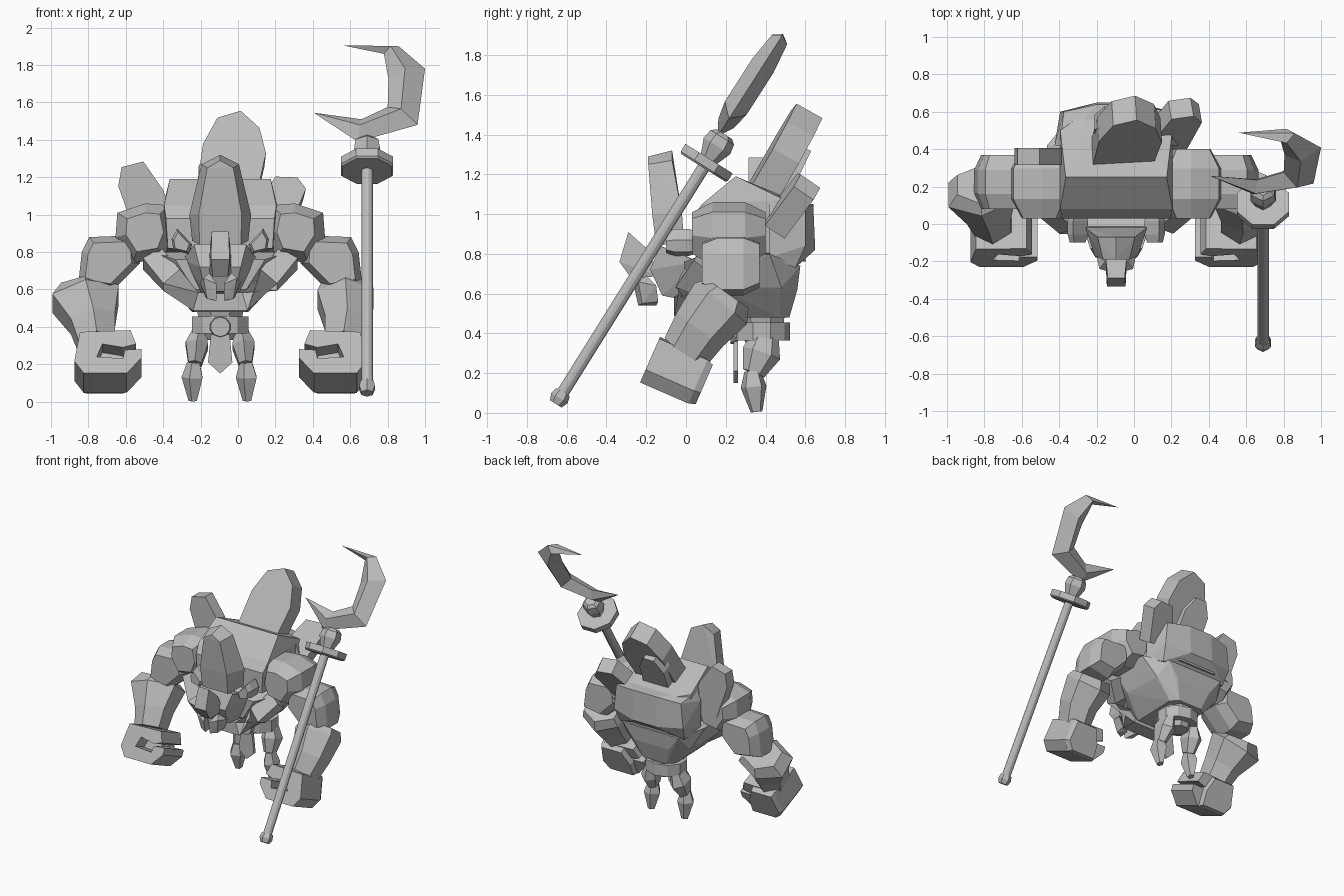
import bpy, bmesh, math
from mathutils import Vector as V

if "Cube" in bpy.data.objects:
    bpy.data.objects.remove(bpy.data.objects["Cube"])

C = -0.095  # the body's mirror plane in x
stone = bpy.data.materials.new("stone grey")
stone.diffuse_color = (0.5, 0.5, 0.5, 1)
stone.use_nodes = True
stone.node_tree.nodes["Principled BSDF"].inputs["Base Color"].default_value = stone.diffuse_color


def finish(name, bm):
    bmesh.ops.recalc_face_normals(bm, faces=bm.faces)
    me = bpy.data.meshes.new(name)
    bm.to_mesh(me)
    bm.free()
    me.materials.append(stone)
    ob = bpy.data.objects.new(name, me)
    bpy.context.collection.objects.link(ob)
    return ob


def hull(name, pts):
    """Faceted block wrapped round points."""
    bm = bmesh.new()
    for p in pts:
        bm.verts.new(p)
    res = bmesh.ops.convex_hull(bm, input=bm.verts)
    loose = [e for e in res["geom_interior"] if isinstance(e, bmesh.types.BMVert)]
    bmesh.ops.delete(bm, geom=loose, context='VERTS')
    bmesh.ops.dissolve_limit(bm, angle_limit=0.03, verts=bm.verts, edges=bm.edges)
    return finish(name, bm)


def sym(pts):
    """Points given as (half width, y, z), on both sides of the body."""
    return [(C + s * x, y, z) for x, y, z in pts for s in (1, -1)]


def loft(name, path, sides=6):
    """Rings of (x, y, z, radius_u, radius_v) joined along a path."""
    bm = bmesh.new()
    pts = [V(p[:3]) for p in path]
    rings = []
    k = 1 / math.cos(math.pi / sides)
    for i, p in enumerate(path):
        t = (pts[min(i + 1, len(pts) - 1)] - pts[max(i - 1, 0)]).normalized()
        ref = V((0, 1, 0)) if abs(t.x) > 0.7 else V((1, 0, 0))
        u = (ref - t * ref.dot(t)).normalized()
        v = t.cross(u)
        rings.append([bm.verts.new(pts[i] + u * p[3] * k * math.cos(a) + v * p[4] * k * math.sin(a))
                      for a in [(j + 0.5) * math.tau / sides for j in range(sides)]])
    for a, b in zip(rings, rings[1:]):
        for j in range(sides):
            bm.faces.new((a[j], a[(j + 1) % sides], b[(j + 1) % sides], b[j]))
    bm.faces.new(rings[0])
    bm.faces.new(rings[-1])
    return finish(name, bm)


def prism(name, outline, origin, across, up, depth):
    """Flat outline in the across/up plane, thickened to both sides."""
    a, u, o = V(across).normalized(), V(up).normalized(), V(origin)
    n = a.cross(u).normalized() * depth / 2
    bm = bmesh.new()
    f, b = [[bm.verts.new(o + a * x + u * y + n * s) for x, y in outline] for s in (1, -1)]
    bm.faces.new(f)
    bm.faces.new(b)
    for j in range(len(f)):
        k = (j + 1) % len(f)
        bm.faces.new((f[j], f[k], b[k], b[j]))
    return finish(name, bm)


# Torso: upper shell, back slab, tapered belly
hull("chest_shell", sym([(.27, .25, 1.19), (.30, .08, 1.05), (.29, .03, .98), (.28, .03, .82),
                         (.30, .50, 1.07), (.16, .60, 1.04), (.30, .52, .80), (.16, .60, .76)]))
hull("back_slab", sym([(.30, .42, 1.07), (.28, .60, 1.03), (.10, .64, 1.05), (.30, .60, .84),
                       (.10, .65, .82), (.28, .55, .73), (.33, .42, .78), (.33, .42, 1.0)]))
hull("belly", sym([(.37, .10, .80), (.37, .42, .80), (.24, .575, .74), (.24, -.01, .76),
                   (.14, .0, .60), (.14, .10, .48), (.29, .16, .63), (.15, .47, .48), (.10, .52, .48),
                   (.28, .48, .63), (.15, .56, .62)]))
rim = [(.365, .10, .765), (.26, .01, .65), (.13, .0, .535)]
loft("belly_rim", [(C - x, y, z, .06, .05) for x, y, z in rim]
     + [(C + x, y, z, .06, .05) for x, y, z in rim[::-1]], 4)

# Head: tall mask, face, beak
hull("mask", sym([(.15, -.01, .86), (.165, -.02, 1.0), (.10, -.07, 1.27), (0, -.07, 1.32),
                  (.11, -.15, .84), (.115, -.17, 1.0), (.07, -.19, 1.25), (0, -.19, 1.29)]))
hull("face", sym([(.17, -.02, .80), (.14, -.13, .84), (.20, .06, .76), (.11, -.18, .72),
                  (.08, -.12, .59), (.10, .08, .55)]))
hull("beak", sym([(.045, -.29, .91), (.05, -.335, .76), (.04, -.27, .67), (.055, -.19, .82),
                  (.06, -.14, .69)]))
# Back spikes
prism("tall_spike", [(-.17, -.05), (.15, -.05), (.18, .27), (.13, .42), (.02, .51), (-.10, .45), (-.16, .28)],
      (-.06, .37, 1.08), (1, 0, -.12), (.05, .25, .44), .15)
prism("small_spike", [(-.11, -.03), (.11, -.03), (.10, .22), (.04, .33), (-.05, .33), (-.11, .22)],
      (-.09, .445, 1.04), (1, 0, 0), (-.02, .16, .33), .09)
prism("right_spike", [(-.11, -.06), (.11, -.06), (.09, .20), (.02, .26), (-.09, .23)],
      (.19, .48, .98), (1, 0, -.25), (.09, .13, .17), .12)
prism("left_spike", [(-.11, -.08), (.11, -.08), (.11, .10), (.06, .28), (-.06, .29), (-.11, .20)],
      (-.47, .36, 1.0), (1, 0, .35), (-.35, 0, 1), .09)

for side, s in (("right", 1), ("left", -1)):
    def X(h):
        return C + s * h

    def limb(name, path, sides=6):
        loft(side + "_" + name, [(X(p[0]), *p[1:]) for p in path], sides)

    def boulder(name, outline, y0, y1, shrink=.65):
        """Front outline, full size in the middle and smaller front and back."""
        n, d = len(outline), y1 - y0
        ch, cz = sum(p[0] for p in outline) / n, sum(p[1] for p in outline) / n
        hull(side + "_" + name, [(X(ch + (h - ch) * k), y0 + d * f, cz + (z - cz) * k)
                                 for f, k in ((0, shrink), (.28, 1), (.72, 1), (1, shrink))
                                 for h, z in outline])

    # Jaw and cheek lumps
    hull(side + "_jaw", [(X(h), y, z) for h, y, z in
                         [(.02, -.26, .63), (.09, -.24, .66), (.02, -.24, .54), (.07, -.22, .55),
                          (.11, -.15, .64), (.03, -.15, .54), (.06, -.20, .69), (.08, -.14, .56)]])
    boulder("cheek", [(.15, .84), (.23, .925), (.26, .87), (.25, .81), (.17, .79)], -.10, .06, .75)
    # Arm
    boulder("shoulder", [(.55, 1.01), (.40, 1.06), (.28, 1.05), (.25, .90), (.30, .77),
                         (.47, .74), (.56, .88)], .03, .40)
    boulder("upper_arm", [(.70, .88), (.44, .89), (.43, .74), (.58, .59), (.76, .62), (.74, .80)],
            .08, .37, .75)
    top = .72 if s < 0 else .67
    limb("forearm", [(top, .21, .60, .13, .11), (top, .175, .55, .18 if s < 0 else .15, .145),
                     (.68, .07, .42, .12, .125), (.66, .0, .31, .10, .11)])
    # Curled hand: fingers in front, palm block behind
    prism(side + "_fingers", [(.18, -.05), (.15, .12), (-.12, .13), (-.15, .05), (-.08, .03), (.03, .05),
                              (.06, -.025), (-.08, -.035), (-.09, .015), (-.18, .02), (-.18, -.03),
                              (-.10, -.12), (.13, -.12)],
          (X(.60), -.064, .211), (s, 0, 0), (0, .40, .915), .26)
    up, back, mid = V((0, .40, .915)), V((0, .915, -.40)), V((X(.60), -.05, .205))
    hull(side + "_palm", [mid + V((s * x * k, 0, 0)) + up * (u * k) + back * d
                          for d, k in ((-.03, 1), (.12, 1), (.155, .9))
                          for x, u in ((.18, -.05), (.15, .12), (-.04, .12), (-.09, 0),
                                       (-.09, -.12), (.13, -.12))])
    # Leg
    limb("thigh", [(.11, .40, .38, .035, .06), (.125, .38, .30, .06, .085), (.135, .34, .20, .035, .05)])
    limb("shin", [(.14, .335, .21, .03, .035), (.145, .34, .13, .05, .055), (.145, .355, 0.005, .02, .025)], 5)

# Waist
loft("pelvis", [(C, .37, .52, .13, .13), (C, .38, .42, .11, .11), (C, .38, .33, .07, .07)], 8)
loft("belt", [(C, .38, .455, .15, .135), (C, .38, .365, .15, .135)], 10)
loft("buckle", [(C, .26, .40, .055, .055), (C, .225, .40, .05, .05)], 10)
prism("loincloth", [(-.05, .36), (.05, .36), (.065, .21), (0, .15), (-.065, .21)],
      (C, .25, 0), (1, 0, 0), (0, 0, 1), .022)

# Staff
foot, axis = V((.69, -.655, .045)), V((0, .53, .848))


def staff_part(name, stations, sides=8):
    loft(name, [(*(foot + axis * d), r, r) for d, r in stations], sides)


staff_part("staff_pole", [(0.02, .031), (1.50, .031)], 12)
staff_part("staff_foot", [(0, .03), (.035, .042), (.07, .034)], 6)
staff_part("staff_collar", [(1.40, .13), (1.41, .14), (1.455, .14)])
staff_part("staff_neck", [(1.45, .04), (1.53, .068), (1.58, .06), (1.60, .04)], 6)

# Crescent blade: diamond sections of (outer x, z, inner x, z), pointed at both ends
stations = [(.86, 1.90, .78, 1.86), (1.0, 1.78, .805, 1.72), (.96, 1.48, .80, 1.575), (.64, 1.39, .66, 1.51)]


def on_plane(x, z):
    return V((x, .165 + .64 * (z - 1.40), z))


bm = bmesh.new()
across = V((0, .848, -.53))
rings = []
for (ox, oz, ix, iz), thick in zip(stations, (.045, .064, .064, .045)):
    o, i = on_plane(ox, oz), on_plane(ix, iz)
    m = o.lerp(i, .55)
    rings.append([bm.verts.new(p) for p in (o, m + across * thick, i, m - across * thick)])
for a, b in zip(rings, rings[1:]):
    for j in range(4):
        bm.faces.new((a[j], a[(j + 1) % 4], b[(j + 1) % 4], b[j]))
for ring, tip in ((rings[0], (.56, 1.905)), (rings[-1], (.405, 1.545))):
    t = bm.verts.new(on_plane(*tip))
    for j in range(4):
        bm.faces.new((ring[j], ring[(j + 1) % 4], t))
finish("crescent_blade", bm)
